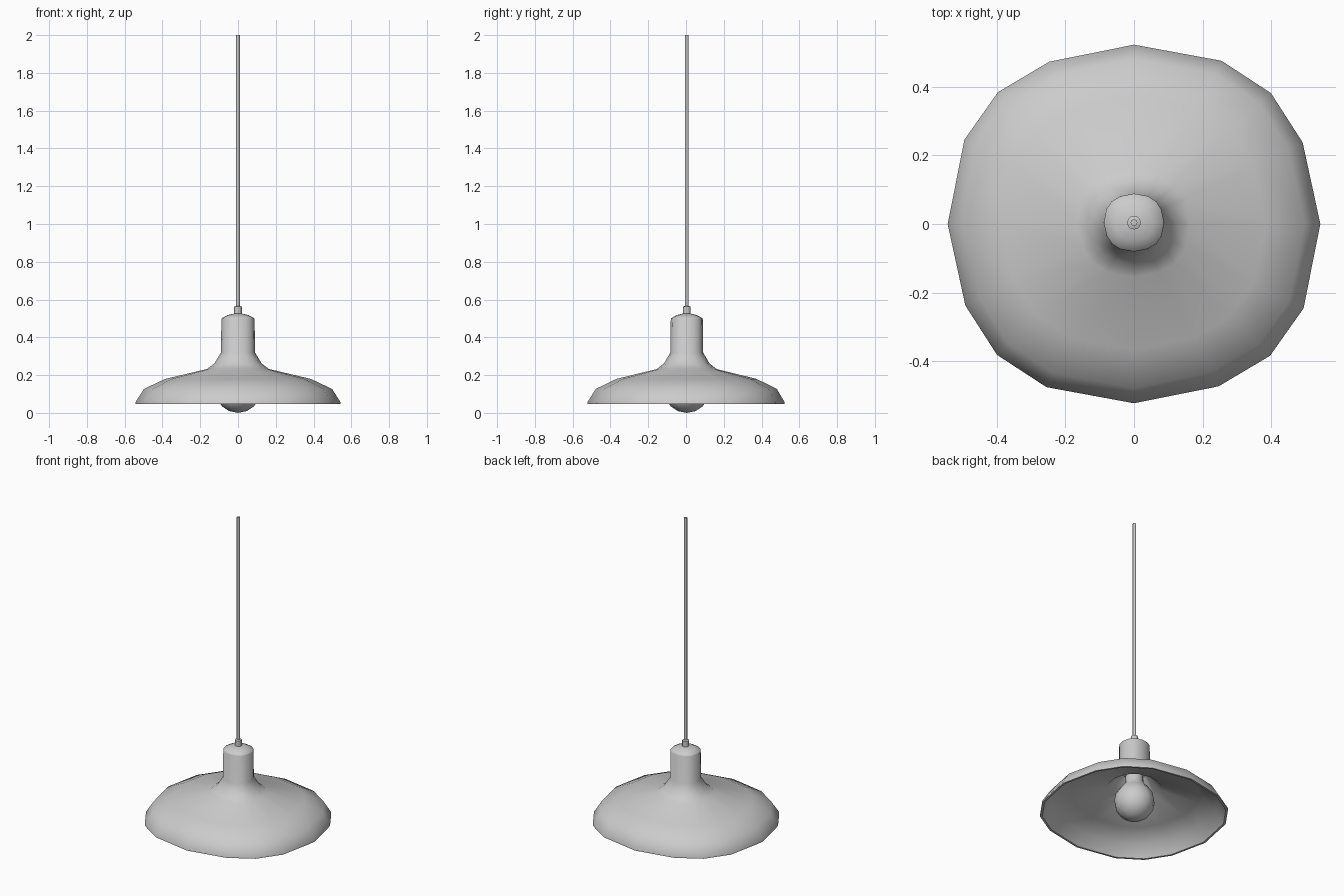
import bpy, bmesh, math

if "Cube" in bpy.data.objects:
    bpy.data.objects.remove(bpy.data.objects["Cube"])

# quarter of the slightly squared 16-sided ring used by the shade
QUARTER = [(1, 0), (.905, .455), (.735, .73), (.47, .91)]
SQUARED = []
for k in range(4):
    for x, y in QUARTER:
        for _ in range(k):
            x, y = -y, x
        SQUARED.append((x, y))


def circle(n):
    return [(math.cos(2 * math.pi * i / n), math.sin(2 * math.pi * i / n)) for i in range(n)]


def lathe(name, profile, ring, ysc=1.0, angle=35, y0=lambda z: 0.0, cap=True):
    """Sweep a list of (radius, z) around the given unit ring."""
    bm = bmesh.new()
    n = len(ring)
    rows = []
    for r, z in profile:
        if r == 0:
            rows.append([bm.verts.new((0, y0(z), z))] * n)
        else:
            rows.append([bm.verts.new((r * x, r * y * ysc + y0(z), z)) for x, y in ring])
    for a, b in zip(rows, rows[1:]):
        for i in range(n):
            j = (i + 1) % n
            bm.faces.new(list(dict.fromkeys((a[i], a[j], b[j], b[i]))))
    if cap:
        for row in (rows[0], rows[-1]):
            if row[0] is not row[1]:
                bm.faces.new(row)
    bmesh.ops.recalc_face_normals(bm, faces=bm.faces)
    me = bpy.data.meshes.new(name)
    bm.to_mesh(me)
    bm.free()
    ob = bpy.data.objects.new(name, me)
    bpy.context.collection.objects.link(ob)
    bpy.ops.object.select_all(action='DESELECT')
    ob.select_set(True)
    bpy.context.view_layer.objects.active = ob
    bpy.ops.object.shade_smooth_by_angle(angle=math.radians(angle))
    return ob


def lean(z):
    # the neck sits a touch behind the rim centre
    return .004 * min(1, max(0, (z - .05) / .2))


# shade: inner skin, thin lip, outer skin, neck and cap
lathe("shade", [
    (.075, .315), (.155, .22), (.375, .168), (.485, .118), (.53, .046),
    (.543, .046), (.543, .056), (.498, .127), (.385, .18), (.165, .232),
    (.125, .262), (.09, .32), (.088, .497), (.085, .502), (.055, .518), (.02, .526)],
    SQUARED, .962, 50, lean)

# bulb with its stem running up into the neck
R = .12
ball = [(R * math.sin(math.radians(a)), R - R * math.cos(math.radians(a)))
        for a in (0, 22.5, 45, 67.5, 90, 112.5, 135)]
lathe("bulb", ball + [(.055, .24), (.05, .315)], circle(12), 1, 60, lambda z: .004)

# ferrule and hanging cord
lathe("ferrule", [(.02, .515), (.02, .562), (.01, .566)], circle(12), 1, 35, lambda z: .004)
lathe("cord", [(.01, .56), (.01, 2.0)], circle(10), 1, 50, lambda z: .004)
